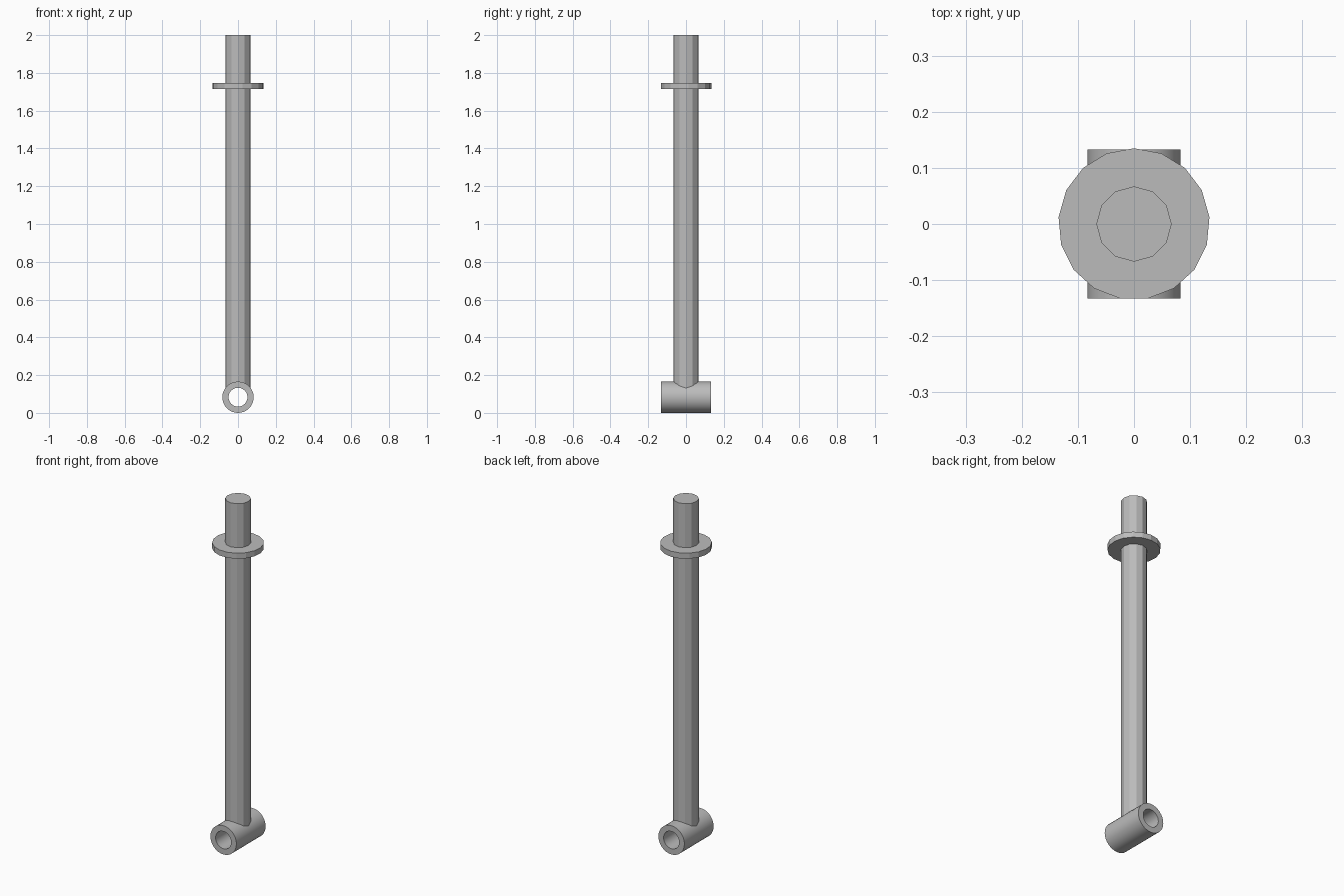
import bpy, bmesh, math

cube = bpy.data.objects.get("Cube")
if cube:
    bpy.data.objects.remove(cube, do_unlink=True)

GREY = (0.5, 0.5, 0.5, 1)
mat = bpy.data.materials.new("grey_metal")
mat.use_nodes = True
mat.diffuse_color = GREY
mat.node_tree.nodes["Principled BSDF"].inputs["Base Color"].default_value = GREY

TUBE_R, BORE_R, HALF_LEN = 0.083, 0.05, 0.133


def finish(name, bm):
    bmesh.ops.recalc_face_normals(bm, faces=bm.faces)
    mesh = bpy.data.meshes.new(name)
    bm.to_mesh(mesh)
    bm.free()
    mesh.materials.append(mat)
    obj = bpy.data.objects.new(name, mesh)
    bpy.context.collection.objects.link(obj)
    return obj


def ring(bm, sides, point):
    return [bm.verts.new(point(2 * math.pi * i / sides)) for i in range(sides)]


def bridge(bm, a, b):
    for i in range(len(a)):
        j = (i + 1) % len(a)
        bm.faces.new((a[i], a[j], b[j], b[i]))


def upright(bm, sides, radius, z):
    # Polygon ring with one corner towards the back
    return ring(bm, sides, lambda t: (radius * math.sin(t), radius * math.cos(t), z))


# Rod, its open foot fitted to the curve of the cross tube
bm = bmesh.new()
foot, head = (upright(bm, 12, 0.067, z) for z in (0, 2))
bridge(bm, foot, head)
bm.faces.new(head)
for v in foot:
    v.co.z = TUBE_R + math.sqrt(TUBE_R ** 2 - v.co.x ** 2) - 0.01
finish("rod", bm)

# Flange near the top
bm = bmesh.new()
low, high = (upright(bm, 17, 0.135, z) for z in (1.715, 1.747))
bridge(bm, low, high)
bm.faces.new(low)
bm.faces.new(high)
finish("flange", bm)

# Hollow cross tube at the foot
bm = bmesh.new()
section = ((TUBE_R, -1), (TUBE_R, 1), (BORE_R, 1), (BORE_R, -1))
rings = [ring(bm, 32, lambda t: (r * math.cos(t), s * HALF_LEN, TUBE_R + r * math.sin(t)))
         for r, s in section]
for k in range(4):
    bridge(bm, rings[k], rings[(k + 1) % 4])
tube = finish("cross_tube", bm)
bpy.ops.object.select_all(action="DESELECT")
tube.select_set(True)
bpy.context.view_layer.objects.active = tube
bpy.ops.object.shade_smooth_by_angle(angle=math.radians(30))
